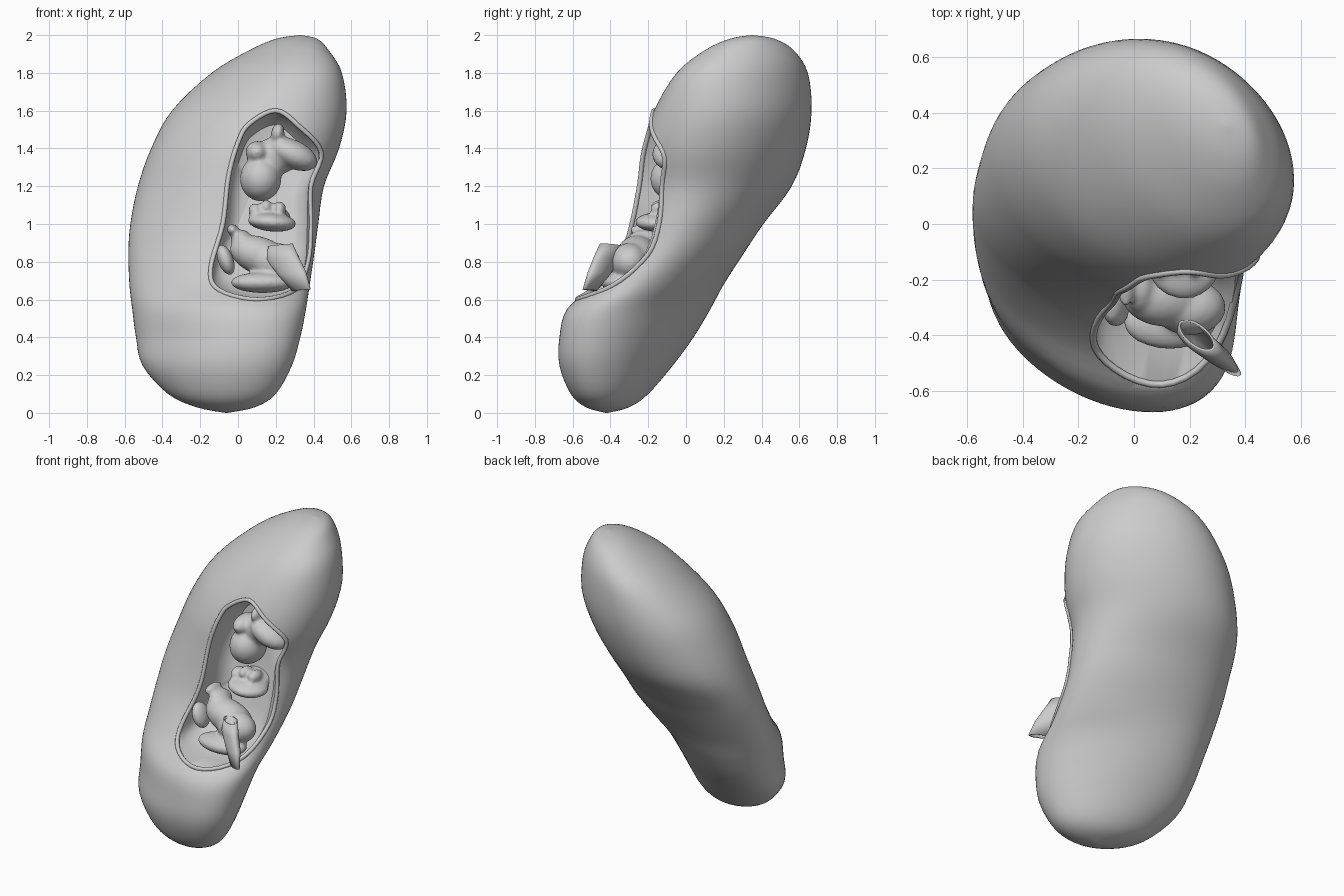
import bpy, bmesh, math
from mathutils import Vector, Euler
from mathutils.bvhtree import BVHTree

if "Cube" in bpy.data.objects:
    bpy.data.objects.remove(bpy.data.objects["Cube"])


def spline(rows, n, closed=False):
    """Catmull-Rom resampling of rows of numbers, n steps per span."""
    out, m = [], len(rows)
    for i in range(m if closed else m - 1):
        k = [(i + d) % m if closed else min(max(i + d, 0), m - 1) for d in (-1, 0, 1, 2)]
        p = [rows[j] for j in k]
        for s in range(n):
            t = s / n
            out.append([0.5 * (2*b + (c-a)*t + (2*a-5*b+4*c-d)*t*t + (3*b-a-3*c+d)*t**3)
                        for a, b, c, d in zip(*p)])
    if not closed:
        out.append(list(rows[-1]))
    return out


def loft(name, rings, caps=True):
    bm = bmesh.new()
    vs = [[bm.verts.new(p) for p in r] for r in rings]
    n = len(rings[0])
    for a, b in zip(vs, vs[1:]):
        for i in range(n):
            j = (i + 1) % n
            bm.faces.new((a[i], a[j], b[j], b[i]))
    if caps:
        bm.faces.new(vs[0][::-1])
        bm.faces.new(vs[-1])
    bmesh.ops.recalc_face_normals(bm, faces=bm.faces)
    return finish(name, bm)


def finish(name, bm):
    me = bpy.data.meshes.new(name)
    bm.to_mesh(me)
    bm.free()
    ob = bpy.data.objects.new(name, me)
    bpy.context.collection.objects.link(ob)
    for f in me.polygons:
        f.use_smooth = True
    return ob


def blobs(name, items):
    """Ellipsoids (centre, radii, tilt about y in degrees) fused into one soft lump."""
    bm = bmesh.new()
    for c, r, tilt in items:
        v = bmesh.ops.create_uvsphere(bm, u_segments=24, v_segments=14, radius=1)['verts']
        rot = Euler((0, math.radians(tilt), 0)).to_matrix()
        for p in v:
            p.co = rot @ Vector(a * b for a, b in zip(p.co, r)) + Vector(c)
    ob = finish(name, bm)
    m = ob.modifiers.new('fuse', 'REMESH')
    m.mode, m.voxel_size, m.use_smooth_shade = 'VOXEL', 0.012, True
    s = ob.modifiers.new('soften', 'SMOOTH')
    s.factor, s.iterations = 0.5, 6
    return ob


# Bean-shaped body: z, x min, x max, y min, y max, skew of each section
sections = [
    (0.00, -.065, -.055, -.425, -.415, -.3), (0.03, -.22, .09, -.53, -.30, -.3),
    (0.10, -.37, .20, -.61, -.20, -.35), (0.25, -.505, .285, -.67, -.07, -.4),
    (0.40, -.54, .33, -.67, .04, -.42), (0.55, -.56, .36, -.63, .13, -.38),
    (0.68, -.575, .38, -.48, .20, -.3), (0.85, -.58, .405, -.35, .31, -.22),
    (1.00, -.57, .425, -.295, .41, -.2), (1.20, -.53, .455, -.26, .56, -.2),
    (1.40, -.46, .535, -.24, .635, -.2), (1.60, -.35, .575, -.17, .665, -.22),
    (1.80, -.14, .55, -.05, .645, -.32), (1.92, .06, .48, .10, .57, -.35),
    (1.98, .20, .42, .23, .47, -.35), (2.00, .325, .335, .345, .355, -.3)]
N = 72
rings = []
for z, x0, x1, y0, y1, r in spline(sections, 4):
    a, b, q = (x1 - x0) / 2, (y1 - y0) / 2, math.sqrt(1 - r * r)
    ring = []
    for i in range(N):
        t = 2 * math.pi * i / N
        ring.append(((x0 + x1) / 2 + a * math.cos(t),
                     (y0 + y1) / 2 + b * (r * math.cos(t) + q * math.sin(t)), z))
    rings.append(ring)
body = loft('body', rings)

# Outline of the front opening (x, z)
outline = spline([(.06, 1.53), (.2, 1.6), (.32, 1.52), (.44, 1.38), (.385, 1.2), (.385, 1.0),
                  (.37, .8), (.3, .65), (.1, .6), (-.1, .65), (-.145, .76), (-.08, 1.0),
                  (-.05, 1.25), (0, 1.43)], 5, True)
bm = bmesh.new()
bm.from_mesh(body.data)
tree = BVHTree.FromBMesh(bm)
bm.free()
rim_pts = []
for x, z in outline:
    hit = tree.ray_cast(Vector((x, -2, z)), Vector((0, 1, 0)))[0]
    rim_pts.append(hit or tree.find_nearest(Vector((x, -.3, z)))[0])


# Hollow cut into the body
def layer(scale, depth):
    res = []
    for x, z in outline:
        x, z = .15 + (x - .15) * scale, 1.1 + (z - 1.1) * scale
        res.append((x, -1 if depth is None else -.45 + .28 * (z - .65) + depth, z))
    return res


cutter = loft('cavity_cutter', [layer(1, None), layer(1, .05), layer(.95, .17),
                                layer(.85, .24), layer(.6, .28)])
cutter.hide_render = True
cutter.hide_viewport = True
cut = body.modifiers.new('cavity', 'BOOLEAN')
cut.operation, cut.object, cut.solver = 'DIFFERENCE', cutter, 'EXACT'
bpy.context.view_layer.objects.active = body
body.select_set(True)
bpy.ops.object.modifier_apply(modifier='cavity')
bpy.ops.object.shade_smooth_by_angle(angle=math.radians(40))

# Thin lip around the opening
cu = bpy.data.curves.new('opening_lip', 'CURVE')
cu.dimensions, cu.bevel_depth, cu.bevel_resolution = '3D', .013, 2
sp = cu.splines.new('POLY')
sp.points.add(len(rim_pts) - 1)
for p, co in zip(sp.points, rim_pts):
    p.co = (*co, 1)
sp.use_cyclic_u = True
sp.use_smooth = True
bpy.context.collection.objects.link(bpy.data.objects.new('opening_lip', cu))

# Soft lumps inside the hollow
blobs('upper_lumps', [((.12, -.06, 1.24), (.11, .13, .12), 0), ((.1, -.06, 1.38), (.06, .11, .06), 0),
                      ((.29, -.07, 1.37), (.14, .11, .075), 25), ((.2, -.04, 1.36), (.12, .1, .1), 0),
                      ((.21, -.08, 1.48), (.035, .07, .055), 10)])
blobs('middle_cup', [((.18, -.15, 1.01), (.13, .12, .05), 5), ((.09, -.13, 1.07), (.035, .06, .04), 0),
                     ((.15, -.13, 1.09), (.03, .06, .04), 0), ((.22, -.13, 1.08), (.035, .06, .04), 0),
                     ((.17, -.04, 1.03), (.11, .12, .07), 0)])
blobs('lower_lumps', [((.12, -.26, .83), (.17, .11, .1), 20), ((.02, -.22, .9), (.06, .1, .07), 0),
                      ((.13, -.35, .69), (.17, .1, .055), 0), ((-.03, -.22, .97), (.03, .08, .03), 0),
                      ((.2, -.3, .8), (.13, .1, .1), 0)])
blobs('side_lump', [((-.065, -.3, .81), (.042, .07, .085), -20)])

# Cut flattened tube sticking out of the hollow
tube = []
for c, w, d in [((.225, -.40, .89), .065, .042), ((.235, -.42, .82), .085, .045),
                ((.285, -.46, .74), .075, .04), ((.335, -.51, .65), .05, .022)]:
    tube.append([(c[0] + w * math.cos(t) + .2 * d * math.sin(t),
                  c[1] - .6 * w * math.cos(t) + d * math.sin(t),
                  c[2] + .1 * w * math.cos(t)) for t in
                 [2 * math.pi * i / 32 for i in range(32)]])
duct = loft('cut_tube', tube, caps=False)
sol = duct.modifiers.new('wall', 'SOLIDIFY')
sol.thickness = .008
